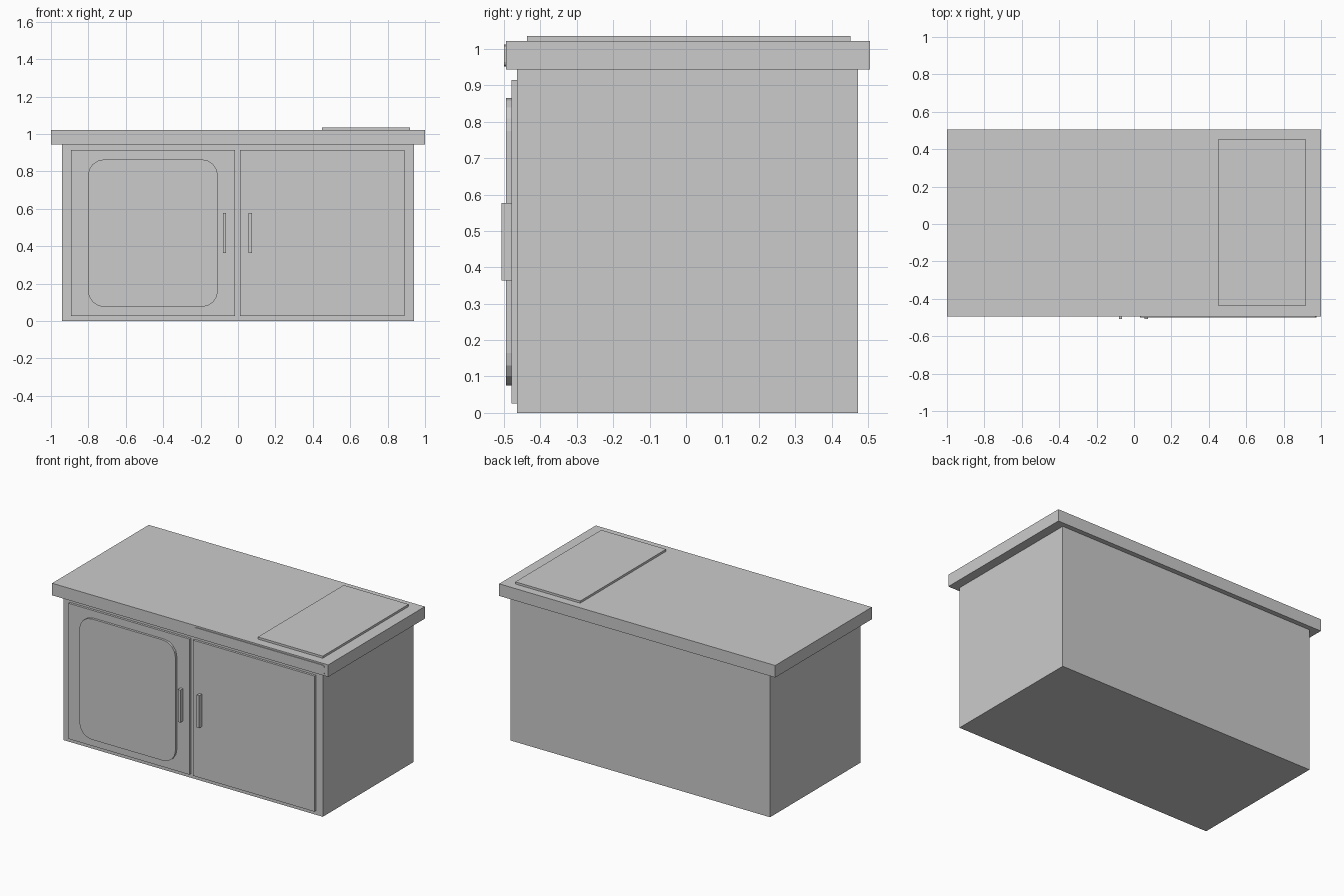
import bpy, bmesh, math

if "Cube" in bpy.data.objects:
    bpy.data.objects.remove(bpy.data.objects["Cube"])


def box(name, x0, x1, y0, y1, z0, z1):
    bpy.ops.mesh.primitive_cube_add(size=1, location=((x0+x1)/2, (y0+y1)/2, (z0+z1)/2))
    ob = bpy.context.object
    ob.name = name
    ob.scale = (x1-x0, y1-y0, z1-z0)
    bpy.ops.object.transform_apply(location=False, rotation=False, scale=True)
    return ob


def rounded_panel(name, x0, x1, z0, z1, y0, y1, r, seg):
    # rounded rectangle in the xz plane, extruded from y1 forward to y0
    bm = bmesh.new()
    pts = []
    for i, (cx, cz) in enumerate([(x1-r, z1-r), (x0+r, z1-r), (x0+r, z0+r), (x1-r, z0+r)]):
        for k in range(seg+1):
            a = math.pi/2*(i + k/seg)
            pts.append((cx + r*math.cos(a), cz + r*math.sin(a)))
    face = bm.faces.new([bm.verts.new((x, y1, z)) for x, z in pts])
    out = bmesh.ops.extrude_face_region(bm, geom=[face])
    for v in out["geom"]:
        if isinstance(v, bmesh.types.BMVert):
            v.co.y = y0
    bmesh.ops.recalc_face_normals(bm, faces=bm.faces)
    me = bpy.data.meshes.new(name)
    bm.to_mesh(me)
    bm.free()
    ob = bpy.data.objects.new(name, me)
    bpy.context.collection.objects.link(ob)
    return ob


# carcass and worktop
box("cabinet_body", -0.94, 0.94, -0.465, 0.473, 0, 0.943)
box("worktop", -1, 1, -0.495, 0.505, 0.943, 1.022)

# doors with handles
box("left_door", -0.892, -0.015, -0.48, -0.465, 0.026, 0.914)
box("right_door", 0.01, 0.89, -0.48, -0.465, 0.026, 0.914)
for name, x in (("left_handle", -0.072), ("right_handle", 0.065)):
    box(name, x-0.009, x+0.009, -0.507, -0.48, 0.364, 0.577)

# raised window on the left door
rounded_panel("door_window", -0.803, -0.107, 0.075, 0.865, -0.495, -0.48, 0.09, 4)

# control strip on the worktop edge
rounded_panel("control_strip", 0.032, 0.975, 0.952, 1.012, -0.5, -0.495, 0.012, 2)

# hob plate on top
box("hob_plate", 0.45, 0.92, -0.437, 0.452, 1.022, 1.036)
